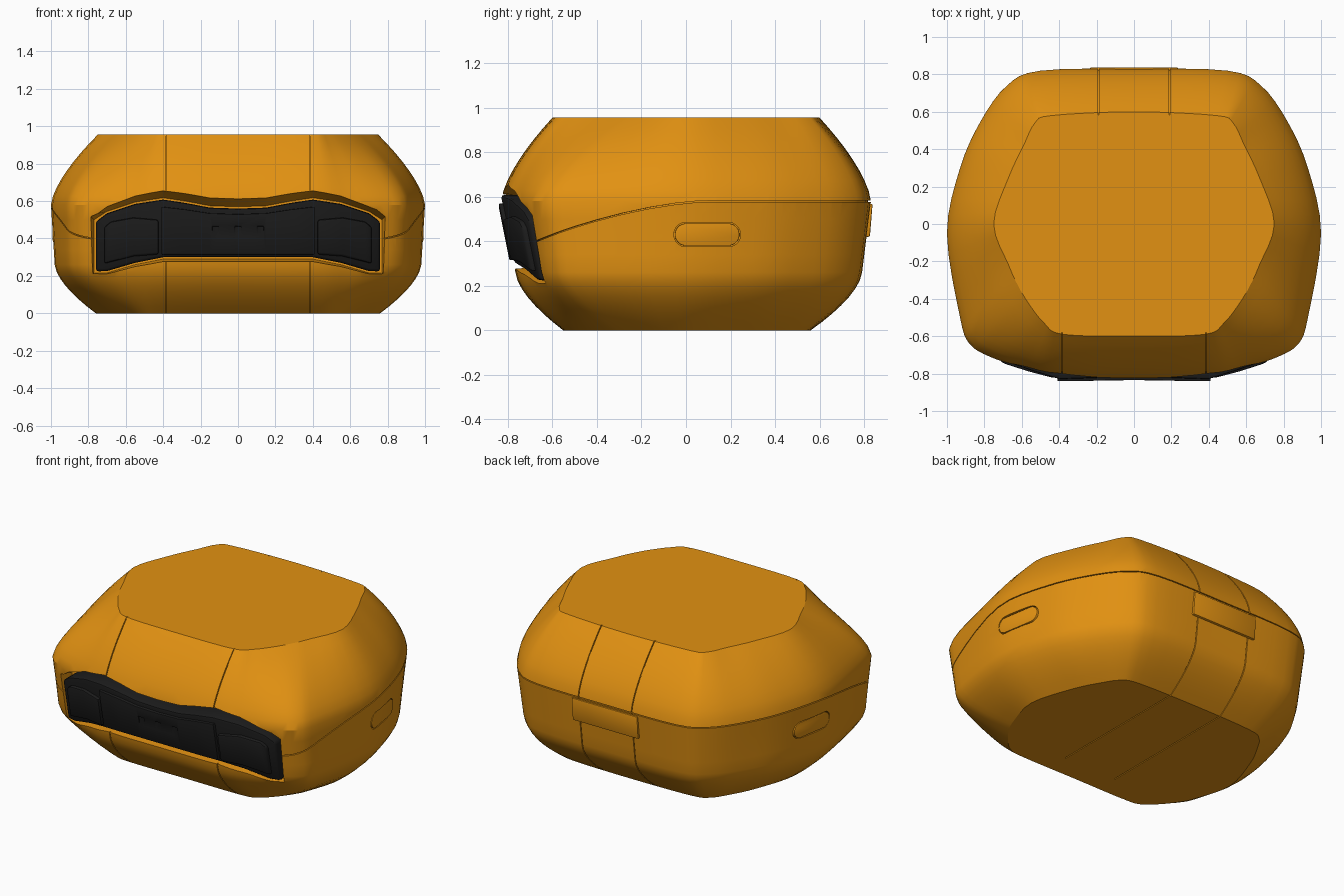
import bpy, bmesh, math
from mathutils import Vector

cube = bpy.data.objects.get("Cube")
if cube:
    bpy.data.objects.remove(cube, do_unlink=True)


def material(name, rgb, rough):
    mat = bpy.data.materials.new(name)
    mat.use_nodes = True
    mat.diffuse_color = (*rgb, 1)
    shader = mat.node_tree.nodes["Principled BSDF"]
    shader.inputs["Base Color"].default_value = (*rgb, 1)
    shader.inputs["Roughness"].default_value = rough
    return mat


ORANGE = material("amber_orange", (0.76, 0.285, 0.006), 0.5)
BLACK = material("soft_black", (0.012, 0.012, 0.012), 0.5)
HEIGHT, BELT, SILL = 0.955, 0.58, 0.26


def loft(name, rings, mat=ORANGE, closed=False):
    """Skin a row of equal-length rings, capped or joined end to end."""
    bm = bmesh.new()
    rows = [[bm.verts.new(p) for p in ring] for ring in rings]
    count = len(rows[0])
    pairs = list(zip(rows, rows[1:]))
    if closed:
        pairs.append((rows[-1], rows[0]))
    else:
        bm.faces.new(rows[0])
        bm.faces.new(rows[-1])
    for a, b in pairs:
        for i in range(count):
            j = (i + 1) % count
            bm.faces.new((a[i], a[j], b[j], b[i]))
    bmesh.ops.recalc_face_normals(bm, faces=bm.faces)
    mesh = bpy.data.meshes.new(name)
    bm.to_mesh(mesh)
    bm.free()
    mesh.materials.append(mat)
    obj = bpy.data.objects.new(name, mesh)
    bpy.context.collection.objects.link(obj)
    return obj


def box(name, low, high, mat=ORANGE):
    (a, b, c), (d, e, f) = low, high
    return loft(name, [[(a, b, z), (d, b, z), (d, e, z), (a, e, z)] for z in (c, f)], mat)


def select(obj):
    bpy.ops.object.select_all(action="DESELECT")
    obj.select_set(True)
    bpy.context.view_layer.objects.active = obj


def cut(target, cutter):
    cutter.hide_render = True
    mod = target.modifiers.new("cut", "BOOLEAN")
    mod.operation, mod.solver, mod.object = "DIFFERENCE", "EXACT", cutter
    select(target)
    bpy.ops.object.modifier_apply(modifier=mod.name)
    bpy.data.objects.remove(cutter, do_unlink=True)


def finish(obj, bevel=0.0, angle=28):
    select(obj)
    if bevel:
        mod = obj.modifiers.new("soft_edge", "BEVEL")
        mod.width, mod.segments, mod.limit_method = bevel, 2, "ANGLE"
        bpy.ops.object.modifier_apply(modifier=mod.name)
    bpy.ops.object.shade_smooth_by_angle(angle=math.radians(angle))


def outline(half, steps=4):
    """Mirror a half outline and smooth it through its points."""
    pts = [Vector(p) for p in half]
    pts += [Vector((-p.x, p.y)) for p in pts[-2:0:-1]]
    n, result = len(pts), []
    for i in range(n):
        a, b, c, d = (pts[(i + k) % n] for k in (-1, 0, 1, 2))
        for k in range(steps):
            t = k / steps
            result.append(b + (c - a) * (t / 2) + (a * 2 - b * 5 + c * 4 - d) * (t * t / 2)
                          + (b * 3 - a - c * 3 + d) * (t ** 3 / 2))
    return result


# Plan outlines of the case, from front centre round to back centre
FLOOR = outline([(0, -.55), (.39, -.55), (.5, -.53), (.58, -.46), (.65, -.37), (.7, -.27),
                 (.76, -.03), (.68, .25), (.6, .41), (.53, .51), (.42, .55), (0, .56)])
LOW = outline([(0, -.765), (.4, -.76), (.6, -.71), (.75, -.66), (.86, -.6), (.92, -.48),
               (.98, -.05), (.91, .3), (.8, .52), (.66, .7), (.49, .78), (0, .79)])
MID = outline([(0, -.83), (.4, -.82), (.6, -.765), (.77, -.71), (.88, -.64), (.93, -.5),
               (1, -.05), (.93, .3), (.82, .55), (.68, .74), (.5, .82), (0, .83)])
ROOF = outline([(0, -.6), (.38, -.59), (.48, -.53), (.56, -.43), (.62, -.33), (.67, -.22),
                (.75, 0), (.67, .25), (.59, .42), (.53, .54), (.44, .58), (0, .6)])


def section(z):
    z = min(max(z, 0), HEIGHT)
    if z >= BELT:
        a, b, t = MID, ROOF, ((z - BELT) / (HEIGHT - BELT)) ** 1.5
    elif z <= SILL:
        a, b, t = LOW, FLOOR, (1 - z / SILL) ** 1.6
    else:
        a, b, t = LOW, MID, (z - SILL) / (BELT - SILL)
    return [p.lerp(q, t) for p, q in zip(a, b)]


def steps(a, b, n):
    return [a + (b - a) * i / n for i in range(n)]


# Case shell
levels = steps(0, SILL, 7) + steps(SILL, BELT, 4) + steps(BELT, HEIGHT, 8) + [HEIGHT]
case = loft("case_shell", [[(p.x, p.y, z) for p in section(z)] for z in levels])


# Handle slabs: stations are (x, top z, bottom z) on a bowed, leaning front
def front_y(x, z):
    return -0.81 + 0.2 * (0.5 - z) + 0.28 * max(0, abs(x) - 0.4)


def mirrored(stations):
    return [(-x, t, b) for x, t, b in stations[:0:-1]] + stations


def slab(name, stations, lift, back=-0.61):
    return loft(name, [[(x, front_y(x, t) - lift, t), (x, front_y(x, b) - lift, b),
                        (x, back, b), (x, back, t)] for x, t, b in stations], BLACK)


GRIP = mirrored([(0, .56, .3), (.15, .565, .3), (.28, .59, .3), (.4, .608, .3),
                 (.55, .585, .27), (.7, .535, .226), (.76, .49, .224)])

# Flared opening around the handle
flare, gap = 0.085, 0.01
opening = []
for x, t, b in GRIP:
    end = math.copysign(1, x) if abs(x) > 0.75 else 0
    opening.append([(x + end * flare, -1, t + flare), (x + end * flare, -1, b - flare / 2),
                    (x + end * gap, -.6, b - gap), (x + end * gap, -.6, t + gap)])
cut(case, loft("opening_cutter", opening))


# Lid seam, rising from the handle towards the back
def seam_z(y):
    return 0.58 - 0.18 * (max(0, 0.1 - y) / 0.8) ** 1.6


seam = []
for i, p in enumerate(MID):
    z = seam_z(p.y)
    q = section(z)[i]
    seam.append([(q.x * s, q.y * s, z + h)
                 for s, h in ((.985, -.003), (.985, .003), (1.06, .003), (1.06, -.003))])
cut(case, loft("seam_cutter", seam, closed=True))


# Upright panel grooves, front and back, running on under the floor
def groove(x, side):
    line = []
    for z in [-0.02] + levels + [HEIGHT + 0.02]:
        near = min((p for p in section(z) if p.y * side > 0), key=lambda p: abs(p.x - x))
        line.append((near.y, z))
    shape = [(y - side * .01, z) for y, z in line] + [(y + side * .1, z) for y, z in line[::-1]]
    cut(case, loft("groove_cutter", [[(x + w, y, z) for y, z in shape] for w in (-.003, .003)]))


for hand in (-1, 1):
    groove(hand * 0.385, -1)
    groove(hand * 0.19, 1)
    x = hand * 0.19
    cut(case, box("floor_groove_cutter", (x - .003, -.4, -.02), (x + .003, .56, .006)))


# Side buttons set in pockets
def capsule(grow, offset, hand):
    ring = []
    for i in range(24):
        a = math.tau * (i + 0.5) / 24
        y = 0.095 + math.copysign(0.095, math.cos(a)) + (0.05 + grow) * math.cos(a)
        z = 0.43 + (0.05 + grow) * math.sin(a)
        u = y + 0.05
        ring.append((hand * (0.99 - 0.08 * u - 0.3 * u * u + offset), y, z))
    return ring


for hand, label in ((-1, "right"), (1, "left")):
    cut(case, loft("pocket_cutter", [capsule(.005, d, hand) for d in (-.025, .08)]))
    button = loft(label + "_side_button", [capsule(0, d, hand) for d in (-.04, .003)])
    finish(button, 0.003)
finish(case)

# Handle base, centre pad with three slots, and two end pads
grip = slab("handle_base", GRIP, 0)
finish(grip, 0.014, 40)
pad = slab("handle_centre_pad", mirrored([(0, .53, .315), (.15, .535, .315),
                                          (.28, .555, .315), (.41, .57, .315)]), .02, -.7)
for i in (-1, 0, 1):
    x = i * 0.12
    cut(pad, box("slot_cutter", (x - .018, -.9, .35), (x + .018, -.812, .465), BLACK))
finish(pad, 0.005, 40)
for hand, label in ((-1, "right"), (1, "left")):
    ends = [(.425, .5, .315), (.56, .512, .305), (.68, .49, .275), (.715, .46, .265)]
    end_pad = slab(label + "_handle_pad", [(hand * x, t, b) for x, t, b in ends], .024, -.64)
    finish(end_pad, 0.012, 40)

# Rear hinge plate
hinge = loft("rear_hinge_plate", [[(-.235, .77, z), (.235, .77, z), (.235, y, z), (-.235, y, z)]
                                  for z, y in ((.42, .826), (.568, .838))])
finish(hinge, 0.006)
